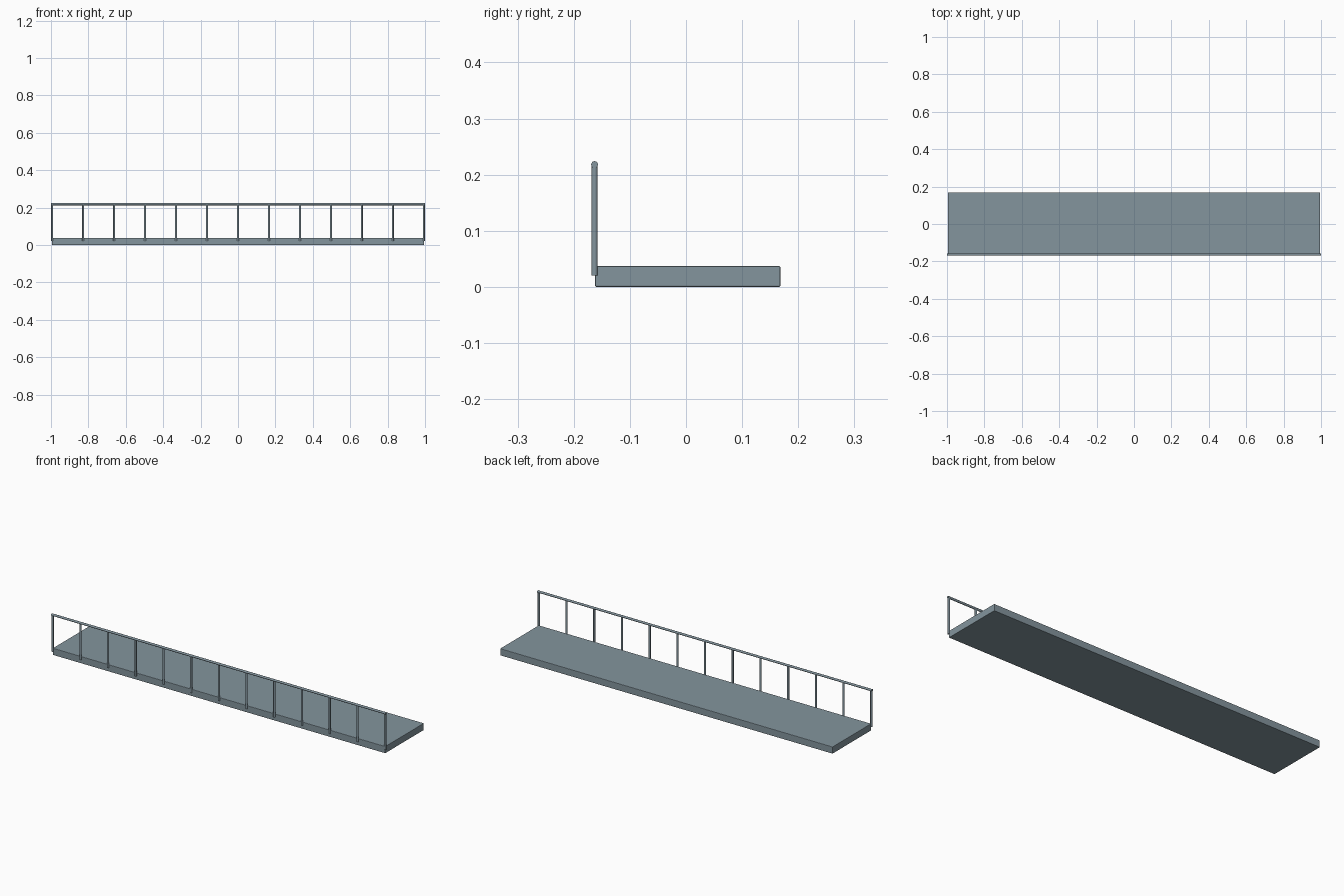
import bpy
import math

if "Cube" in bpy.data.objects:
    bpy.data.objects.remove(bpy.data.objects["Cube"])

RAIL_Y = -0.163      # line of the railing along the front edge
END_X = 0.994        # end post position
POSTS = 13

# Blue-grey painted metal
metal = bpy.data.materials.new("blue_grey_metal")
metal.diffuse_color = (0.23, 0.30, 0.34, 1)
metal.use_nodes = True
metal.node_tree.nodes["Principled BSDF"].inputs["Base Color"].default_value = metal.diffuse_color


def rod(name, radius, length, location, rotation=(0, 0, 0)):
    bpy.ops.mesh.primitive_cylinder_add(vertices=16, radius=radius, depth=length,
                                        location=location, rotation=rotation)
    ob = bpy.context.object
    ob.name = name
    ob.data.materials.append(metal)
    bpy.ops.object.shade_smooth_by_angle(angle=math.radians(40))
    return ob


# Walkway slab with slightly softened edges
bpy.ops.mesh.primitive_cube_add(size=1, location=(0, 0.003, 0.0185))
slab = bpy.context.object
slab.name = "walkway_slab"
slab.scale = (1.988, 0.33, 0.037)
bpy.ops.object.transform_apply(location=False, rotation=False, scale=True)
slab.data.materials.append(metal)
bevel = slab.modifiers.new("soft_edges", 'BEVEL')
bevel.width = 0.002
bevel.segments = 2

# Handrail
rod("handrail", 0.006, 2.0, (0, RAIL_Y, 0.218), (0, math.pi / 2, 0))

# Evenly spaced railing posts, fixed to the slab's front edge
bottom, top = 0.02, 0.218
for i in range(POSTS):
    x = -END_X + 2 * END_X * i / (POSTS - 1)
    rod(f"railing_post_{i + 1}", 0.0055, top - bottom, (x, RAIL_Y, (top + bottom) / 2))
